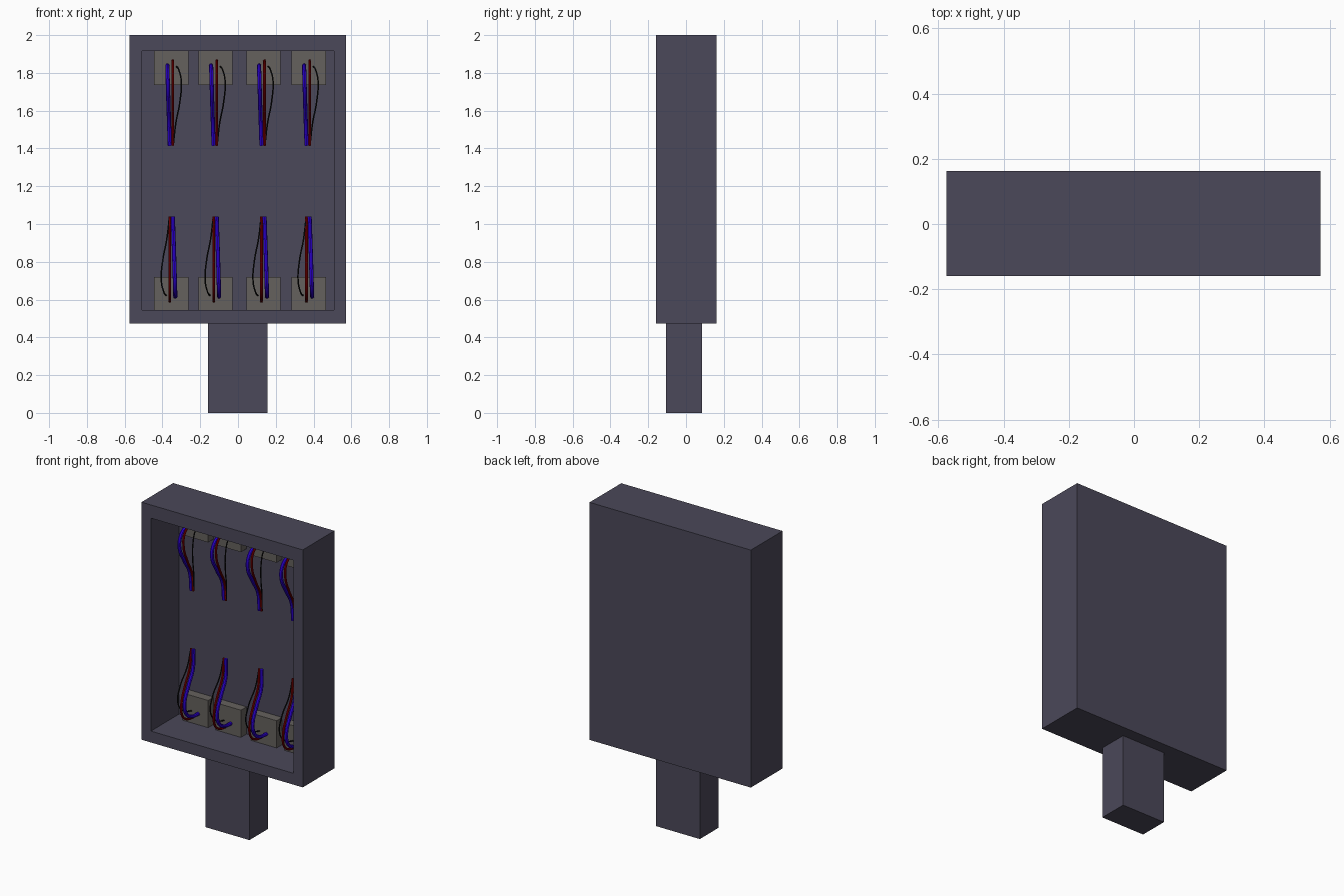
import bpy, bmesh

if "Cube" in bpy.data.objects:
    bpy.data.objects.remove(bpy.data.objects["Cube"])

def material(name, rgb):
    m = bpy.data.materials.new(name)
    m.diffuse_color = (*rgb, 1)
    m.use_nodes = True
    m.node_tree.nodes["Principled BSDF"].inputs["Base Color"].default_value = m.diffuse_color
    return m

SHELL = material("dark_slate", (0.07, 0.065, 0.1))
BLOCK = material("warm_grey", (0.13, 0.12, 0.11))
BLUE = material("blue", (0.03, 0.0, 0.8))
RED = material("red", (0.28, 0.0, 0.0))
BLACK = material("black", (0.005, 0.005, 0.005))

def box(name, lo, hi, mat, cavity=None):
    """Box from corner to corner; cavity = (x0, x1, z0, z1, depth) in the front face."""
    bm = bmesh.new()
    bmesh.ops.create_cube(bm, size=1)
    for v in bm.verts:
        v.co = [lo[i] if v.co[i] < 0 else hi[i] for i in range(3)]
    if cavity:
        x0, x1, z0, z1, depth = cavity
        bm.normal_update()
        front = min(bm.faces, key=lambda f: f.calc_center_median().y)
        mid = front.calc_center_median()
        bmesh.ops.inset_region(bm, faces=[front], thickness=0.05)
        for v in front.verts:
            v.co.x = x0 if v.co.x < mid.x else x1
            v.co.z = z0 if v.co.z < mid.z else z1
        floor = bmesh.ops.extrude_discrete_faces(bm, faces=[front])["faces"][0]
        bmesh.ops.translate(bm, verts=floor.verts, vec=(0, depth, 0))
    bmesh.ops.recalc_face_normals(bm, faces=bm.faces)
    me = bpy.data.meshes.new(name)
    bm.to_mesh(me)
    bm.free()
    me.materials.append(mat)
    ob = bpy.data.objects.new(name, me)
    bpy.context.collection.objects.link(ob)
    return ob

def wire(name, points, radius, mat):
    cu = bpy.data.curves.new(name, 'CURVE')
    cu.dimensions = '3D'
    cu.bevel_depth = radius
    cu.bevel_resolution = 2
    cu.resolution_u = 6
    cu.use_fill_caps = True
    sp = cu.splines.new('BEZIER')
    sp.bezier_points.add(len(points) - 1)
    for bp, p in zip(sp.bezier_points, points):
        bp.co = p
        bp.handle_left_type = bp.handle_right_type = 'AUTO'
    cu.materials.append(mat)
    ob = bpy.data.objects.new(name, cu)
    bpy.context.collection.objects.link(ob)
    bpy.ops.object.select_all(action='DESELECT')
    ob.select_set(True)
    bpy.context.view_layer.objects.active = ob
    bpy.ops.object.convert(target='MESH')
    bpy.ops.object.shade_smooth_by_angle()

# Open-fronted case and its stem
box("case", (-0.575, -0.16, 0.472), (0.573, 0.162, 2.0), SHELL,
    (-0.508, 0.508, 0.545, 1.915, 0.287))
box("stem", (-0.158, -0.105, 0.0), (0.155, 0.085, 0.472), SHELL)

# Wire paths of a lower group, relative to the group centre in x
WIRES = {
    "blue_wire": (0.011, BLUE, [(0.021, 0.08, 0.615), (0.021, 0.0, 0.625), (0.02, -0.05, 0.66),
                  (0.018, -0.065, 0.73), (0.015, -0.02, 0.83), (0.012, 0.03, 0.92), (0.008, 0.04, 1.04)]),
    "red_wire": (0.007, RED, [(-0.008, 0.08, 0.59), (-0.008, 0.0, 0.6), (-0.008, -0.05, 0.64),
                 (-0.008, -0.06, 0.72), (-0.008, -0.02, 0.83), (-0.008, 0.025, 0.92), (-0.008, 0.04, 1.04)]),
    "black_wire": (0.004, BLACK, [(-0.026, 0.08, 0.62), (-0.04, 0.01, 0.64), (-0.053, -0.03, 0.7),
                   (-0.045, -0.02, 0.81), (-0.024, 0.02, 0.92), (-0.01, 0.04, 1.04)]),
}
GROUPS = [(-0.353, -0.353), (-0.119, -0.121), (0.135, 0.1325), (0.374, 0.371)]

# Terminal blocks with wires; the upper row is the lower row turned half a turn
for i, (bx, wx) in enumerate(GROUPS, 1):
    for row, (z0, z1), s in (("lower", (0.545, 0.72), 1), ("upper", (1.737, 1.915), -1)):
        box(f"{row}_block_{i}", (bx - 0.091, 0.07, z0), (bx + 0.091, 0.128, z1), BLOCK)
        for name, (r, mat, path) in WIRES.items():
            pts = [(wx + s * x, y, z if s > 0 else 2.455 - z) for x, y, z in path]
            wire(f"{row}_{name}_{i}", pts, r, mat)
